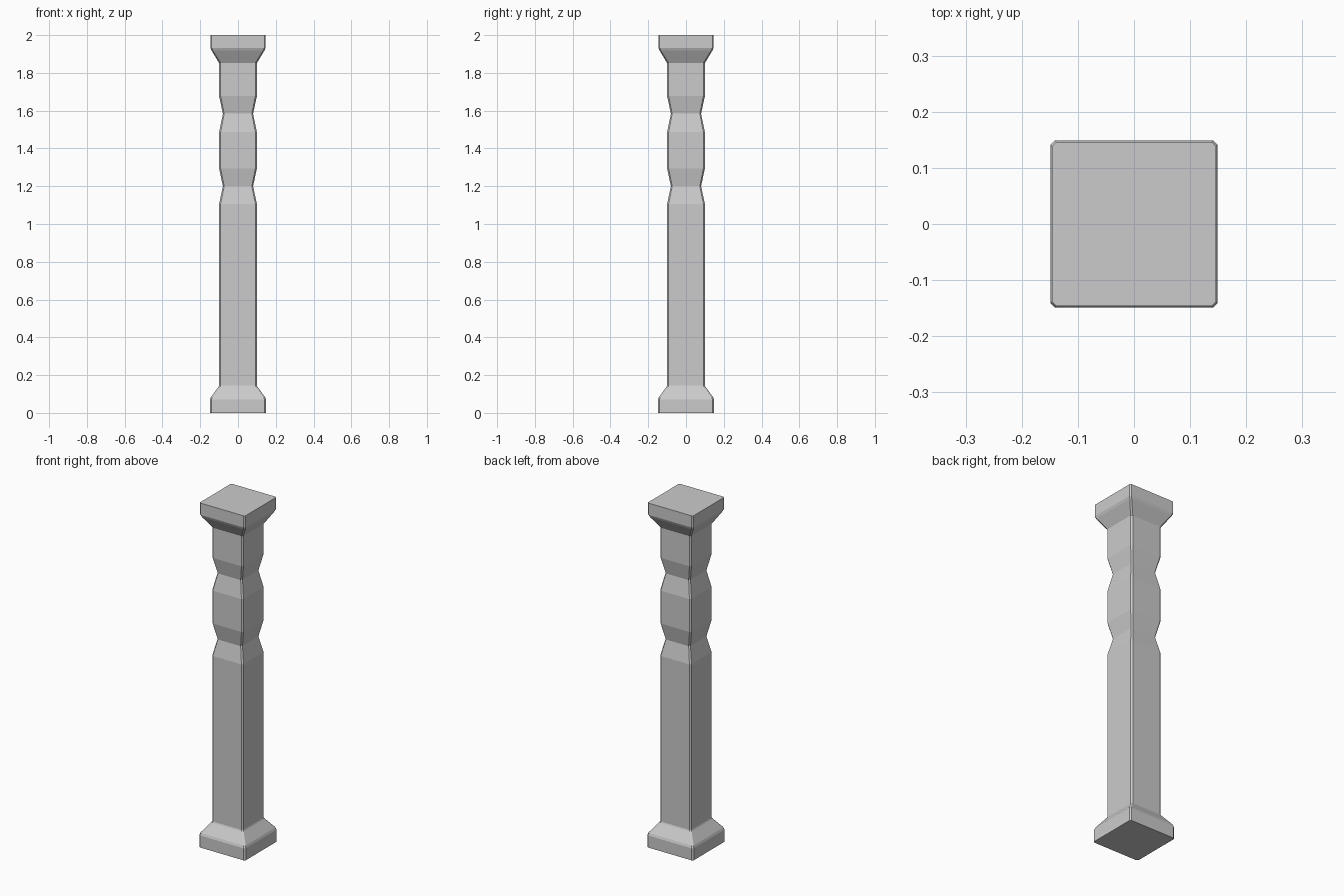
import bpy, bmesh

if "Cube" in bpy.data.objects:
    bpy.data.objects.remove(bpy.data.objects["Cube"])

# Profile of the square post: (height, half width, corner chamfer)
PROFILE = [
    (0.0, 0.149, 0.008), (0.07, 0.149, 0.008), (0.083, 0.144, 0.008),    # base block
    (0.138, 0.103, 0.008), (0.145, 0.10, 0.008),                         # base slope
    (1.107, 0.10, 0.008), (1.20, 0.08, 0.007), (1.295, 0.10, 0.008),     # lower waist
    (1.486, 0.10, 0.008), (1.584, 0.08, 0.007), (1.677, 0.10, 0.008),    # upper waist
    (1.852, 0.10, 0.008), (1.918, 0.140, 0.007), (1.932, 0.146, 0.007),  # capital slope
    (2.0, 0.146, 0.007),                                                 # capital top
]


def ring(bm, z, h, c):
    """Square cross-section with cut corners."""
    k = h - c
    pts = [(h, -k), (h, k), (k, h), (-k, h), (-h, k), (-h, -k), (-k, -h), (k, -h)]
    return [bm.verts.new((x, y, z)) for x, y in pts]


# Loft the cross-sections into one solid post
bm = bmesh.new()
rings = [ring(bm, *p) for p in PROFILE]
for a, b in zip(rings, rings[1:]):
    for i in range(8):
        j = (i + 1) % 8
        bm.faces.new((a[i], a[j], b[j], b[i]))
bm.faces.new(rings[0][::-1])
bm.faces.new(rings[-1])
mesh = bpy.data.meshes.new("square_post")
bm.to_mesh(mesh)
bm.free()
post = bpy.data.objects.new("square_post", mesh)
bpy.context.collection.objects.link(post)
